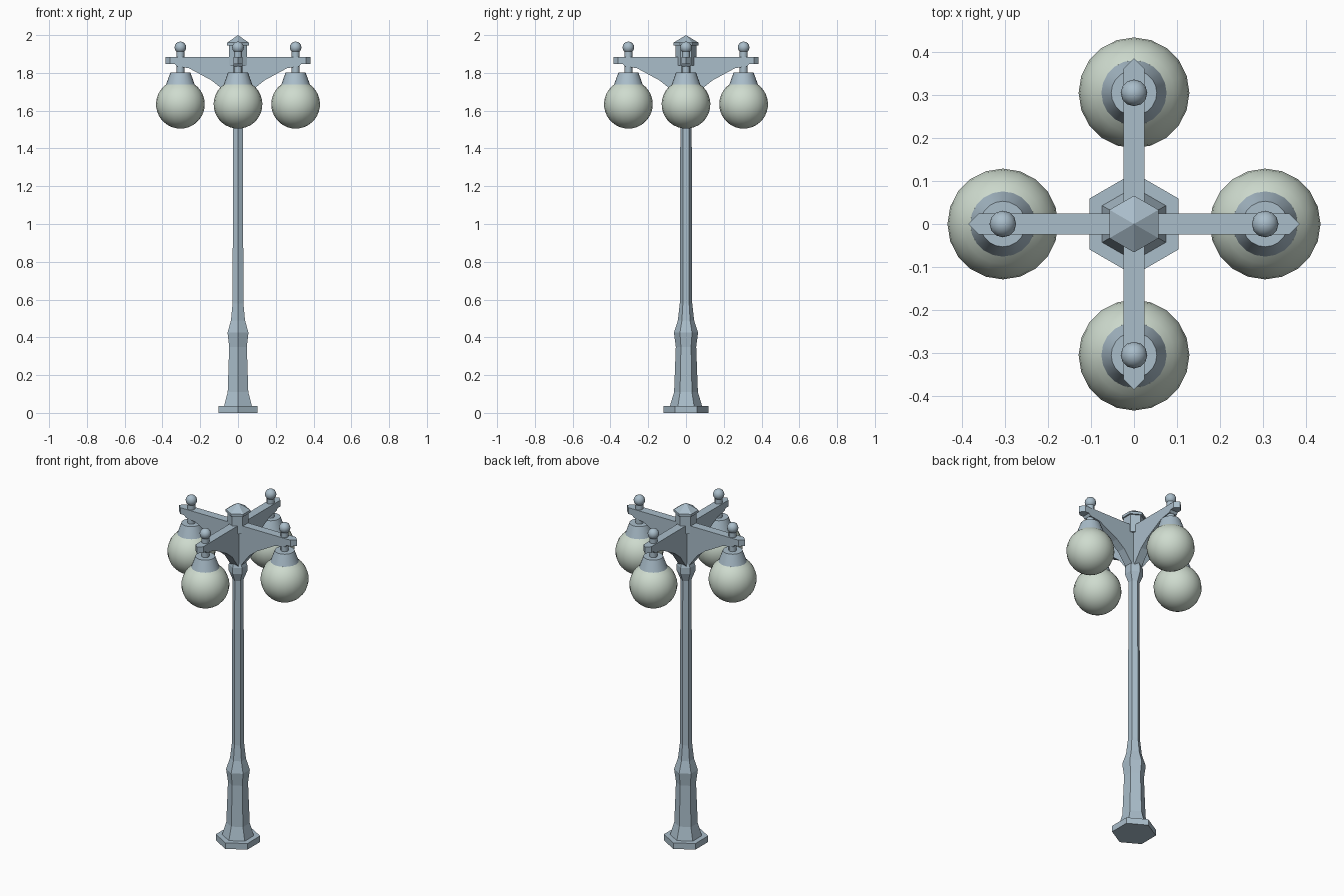
import bpy, bmesh, math
from mathutils import Matrix

if "Cube" in bpy.data.objects:
    bpy.data.objects.remove(bpy.data.objects["Cube"], do_unlink=True)


def make_material(name, rgb):
    mat = bpy.data.materials.new(name)
    mat.use_nodes = True
    mat.diffuse_color = (*rgb, 1)
    mat.node_tree.nodes["Principled BSDF"].inputs["Base Color"].default_value = (*rgb, 1)
    return mat


metal = make_material("blue grey metal", (0.40, 0.51, 0.59))
glass = make_material("pale green glass", (0.62, 0.71, 0.62))


def finish(name, bm, mat, smooth=False):
    bmesh.ops.recalc_face_normals(bm, faces=bm.faces)
    mesh = bpy.data.meshes.new(name)
    bm.to_mesh(mesh)
    bm.free()
    mesh.materials.append(mat)
    obj = bpy.data.objects.new(name, mesh)
    bpy.context.collection.objects.link(obj)
    if smooth:
        bpy.ops.object.select_all(action="DESELECT")
        obj.select_set(True)
        bpy.context.view_layer.objects.active = obj
        bpy.ops.object.shade_smooth_by_angle(angle=math.radians(40))
    return obj


def lathe(name, profile, sides, mat, x=0, turn=0, start=0, smooth=False):
    """Stack rings of (radius, height), offset along x, then turn about z."""
    bm = bmesh.new()
    rings = []
    for r, z in profile:
        count = 1 if r == 0 else sides
        angles = [start + math.tau * i / sides for i in range(count)]
        rings.append([bm.verts.new((x + r * math.cos(a), r * math.sin(a), z)) for a in angles])
    for low, high in zip(rings, rings[1:]):
        for i in range(sides):
            j = (i + 1) % sides
            if len(low) == 1:
                bm.faces.new((low[0], high[j], high[i]))
            elif len(high) == 1:
                bm.faces.new((low[i], low[j], high[0]))
            else:
                bm.faces.new((low[i], low[j], high[j], high[i]))
    for ring in (rings[0], rings[-1]):
        if len(ring) > 1:
            bm.faces.new(ring)
    bm.transform(Matrix.Rotation(turn, 4, "Z"))
    return finish(name, bm, mat, smooth)


def ball_profile(radius, centre, steps, low=-90, high=90):
    points = []
    for i in range(steps + 1):
        a = math.radians(low + (high - low) * i / steps)
        points.append((0 if abs(math.cos(a)) < 1e-6 else radius * math.cos(a),
                       centre + radius * math.sin(a)))
    return points


# Hexagonal post, corners facing front and back
hex_start = math.pi / 6
lathe("base_plate", [(0.119, 0), (0.119, 0.036)], 6, metal, start=hex_start)
lathe("post", [(0.086, 0.034), (0.063, 0.11), (0.054, 0.35), (0.064, 0.425),
               (0.043, 0.49), (0.033, 0.58), (0.030, 1.55), (0.050, 1.60),
               (0.050, 1.635), (0.034, 1.68), (0.034, 1.87)], 6, metal, start=hex_start)
lathe("post_cap", [(0.056, 1.84), (0.056, 1.945), (0.066, 1.945), (0.066, 1.96),
                   (0, 2.0)], 6, metal, start=hex_start)


# Bracket arm: side profile given thickness, with a pointed tip
def build_arm(name, turn):
    half = 0.025
    profile = [(0, 1.885), (0.36, 1.885), (0.36, 1.848), (0.335, 1.848), (0.325, 1.835),
               (0.26, 1.825), (0.14, 1.76), (0.09, 1.72), (0.03, 1.64), (0, 1.64)]
    bm = bmesh.new()
    sides = [[bm.verts.new((x, y, z)) for x, z in profile] for y in (-half, half)]
    for side in sides:
        bm.faces.new(side)
    for i in range(len(profile)):
        j = (i + 1) % len(profile)
        if i != 1:
            bm.faces.new((sides[0][i], sides[0][j], sides[1][j], sides[1][i]))
    tip = [bm.verts.new((0.385, 0, z)) for z in (1.885, 1.848)]
    for side in sides:
        bm.faces.new((side[1], side[2], tip[1], tip[0]))
    for k in (0, 1):
        bm.faces.new((sides[0][k + 1], sides[1][k + 1], tip[k]))
    bm.transform(Matrix.Rotation(turn, 4, "Z"))
    finish(name, bm, metal)


# Four arms, each carrying a hanging globe and a finial
reach = 0.305
for index, label in enumerate(("left", "back", "right", "front")):
    turn = index * math.pi / 2
    build_arm(label + "_arm", turn)
    lathe(label + "_stem", [(0.021, 1.78), (0.021, 1.92)], 12, metal, reach, turn, smooth=True)
    lathe(label + "_finial", ball_profile(0.031, 1.935, 8), 12, metal, reach, turn, smooth=True)
    lathe(label + "_lamp_collar", [(0.077, 1.735), (0.053, 1.802)], 20, metal, reach, turn, smooth=True)
    lathe(label + "_globe", ball_profile(0.129, 1.634, 14, high=54), 20, glass, reach, turn, smooth=True)
